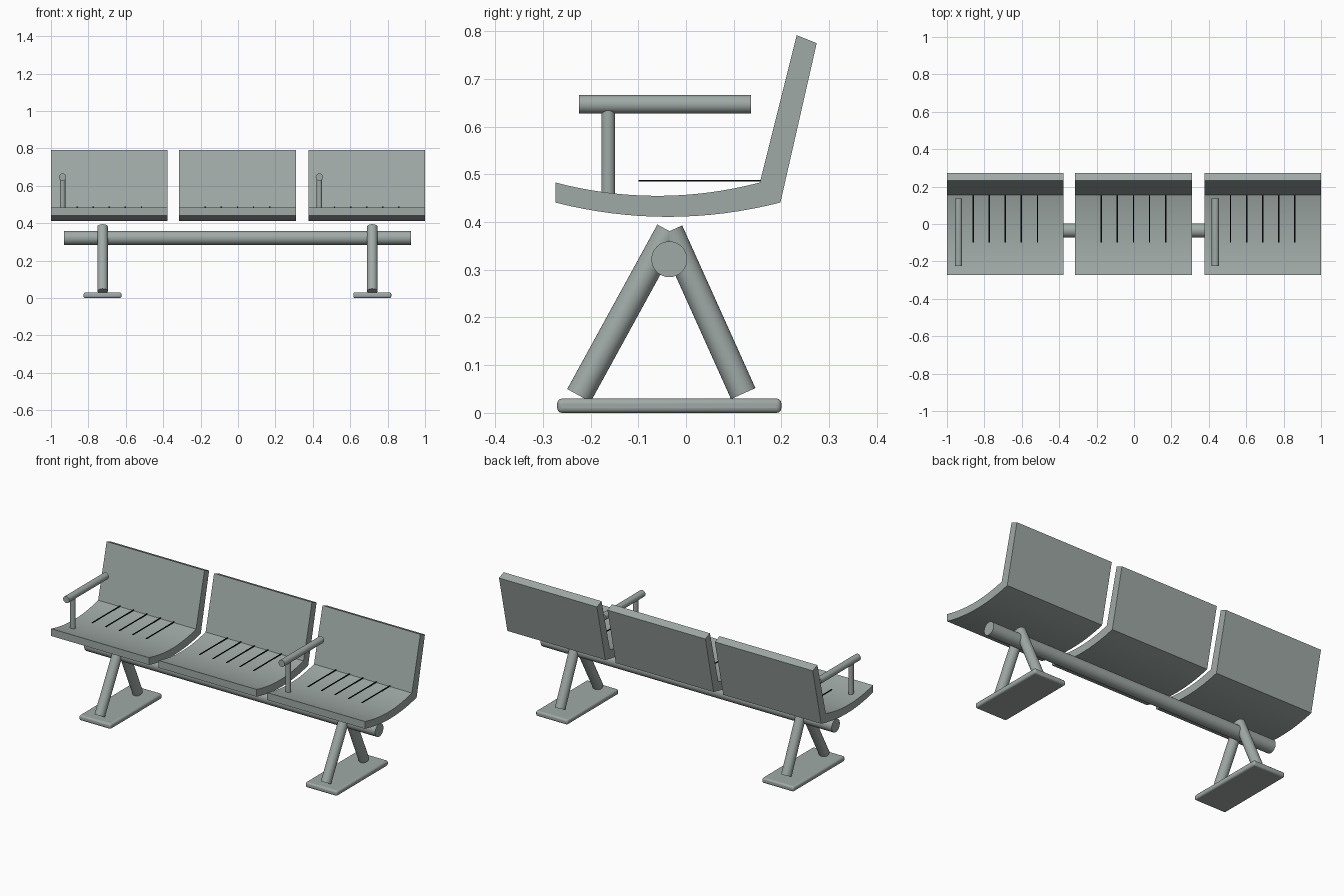
import bpy, bmesh, math
from mathutils import Vector

if "Cube" in bpy.data.objects:
    bpy.data.objects.remove(bpy.data.objects["Cube"])


def material(name, rgb):
    m = bpy.data.materials.new(name)
    m.diffuse_color = (*rgb, 1)
    m.use_nodes = True
    m.node_tree.nodes["Principled BSDF"].inputs["Base Color"].default_value = m.diffuse_color
    return m


GREY = material("grey green metal", (0.35, 0.40, 0.38))
BLACK = material("black slot", (0.004, 0.004, 0.004))


def smooth(ob):
    bpy.ops.object.select_all(action='DESELECT')
    ob.select_set(True)
    bpy.context.view_layer.objects.active = ob
    bpy.ops.object.shade_smooth_by_angle(angle=math.radians(30))


def tube(name, a, b, radius, sides=32):
    a, b = Vector(a), Vector(b)
    bpy.ops.mesh.primitive_cylinder_add(vertices=sides, radius=radius,
                                        depth=(b - a).length, location=(a + b) / 2)
    ob = bpy.context.object
    ob.name = name
    ob.rotation_euler = (b - a).to_track_quat('Z', 'Y').to_euler()
    ob.data.materials.append(GREY)
    smooth(ob)
    return ob


def box(name, centre, size, mat):
    bpy.ops.mesh.primitive_cube_add(size=1, location=centre)
    ob = bpy.context.object
    ob.name = name
    ob.scale = size
    bpy.ops.object.transform_apply(location=False, rotation=False, scale=True)
    ob.data.materials.append(mat)
    return ob


def arc(y0, y1, z_end, z_mid, steps=16):
    """Shallow dip between two points of equal height."""
    pts = []
    for i in range(steps + 1):
        t = i / steps
        pts.append((y0 + (y1 - y0) * t, z_mid + (z_end - z_mid) * (2 * t - 1) ** 2))
    return pts


def seat_shell(x, width):
    # Side profile: curved seat pan running into a reclined back
    top = arc(-0.274, 0.155, 0.483, 0.455)
    under = arc(0.198, -0.274, 0.441, 0.411)
    profile = top + [(0.232, 0.792), (0.274, 0.775)] + under
    bm = bmesh.new()
    left = [bm.verts.new((x - width / 2, y, z)) for y, z in profile]
    right = [bm.verts.new((x + width / 2, y, z)) for y, z in profile]
    n = len(profile)
    bm.faces.new(left)
    bm.faces.new(right[::-1])
    for i in range(n):
        j = (i + 1) % n
        bm.faces.new((left[i], right[i], right[j], left[j]))
    bmesh.ops.recalc_face_normals(bm, faces=bm.faces)
    me = bpy.data.meshes.new("seat_shell")
    bm.to_mesh(me)
    bm.free()
    ob = bpy.data.objects.new("seat_shell", me)
    bpy.context.collection.objects.link(ob)
    me.materials.append(GREY)
    smooth(ob)


# Three seats, each with five thin dark strips
for x in (-0.688, -0.003, 0.688):
    seat_shell(x, 0.624)
    for k in range(-2, 3):
        box("seat_strip", (x + k * 0.086, 0.028, 0.487), (0.007, 0.256, 0.003), BLACK)

# Armrests on the left side of the outer seats
for x in (-0.938, 0.435):
    tube("armrest_bar", (x, -0.224, 0.647), (x, 0.136, 0.647), 0.0195)
    tube("armrest_post", (x, -0.163, 0.455), (x, -0.163, 0.637), 0.0145)

# Long beam under the seats
tube("support_beam", (-0.93, -0.035, 0.322), (0.925, -0.035, 0.322), 0.0375)

# A-shaped legs on rounded foot plates
for x in (-0.724, 0.718):
    tube("front_leg", (x, -0.2245, 0.0365), (x, -0.0355, 0.3815), 0.028)
    tube("rear_leg", (x, 0.12, 0.0405), (x, -0.0335, 0.3815), 0.028)
    plate = box("foot_plate", (x, -0.035, 0.015), (0.203, 0.47, 0.03), GREY)
    bevel = plate.modifiers.new("rounded edges", 'BEVEL')
    bevel.width = 0.01
    bevel.segments = 3
    smooth(plate)
